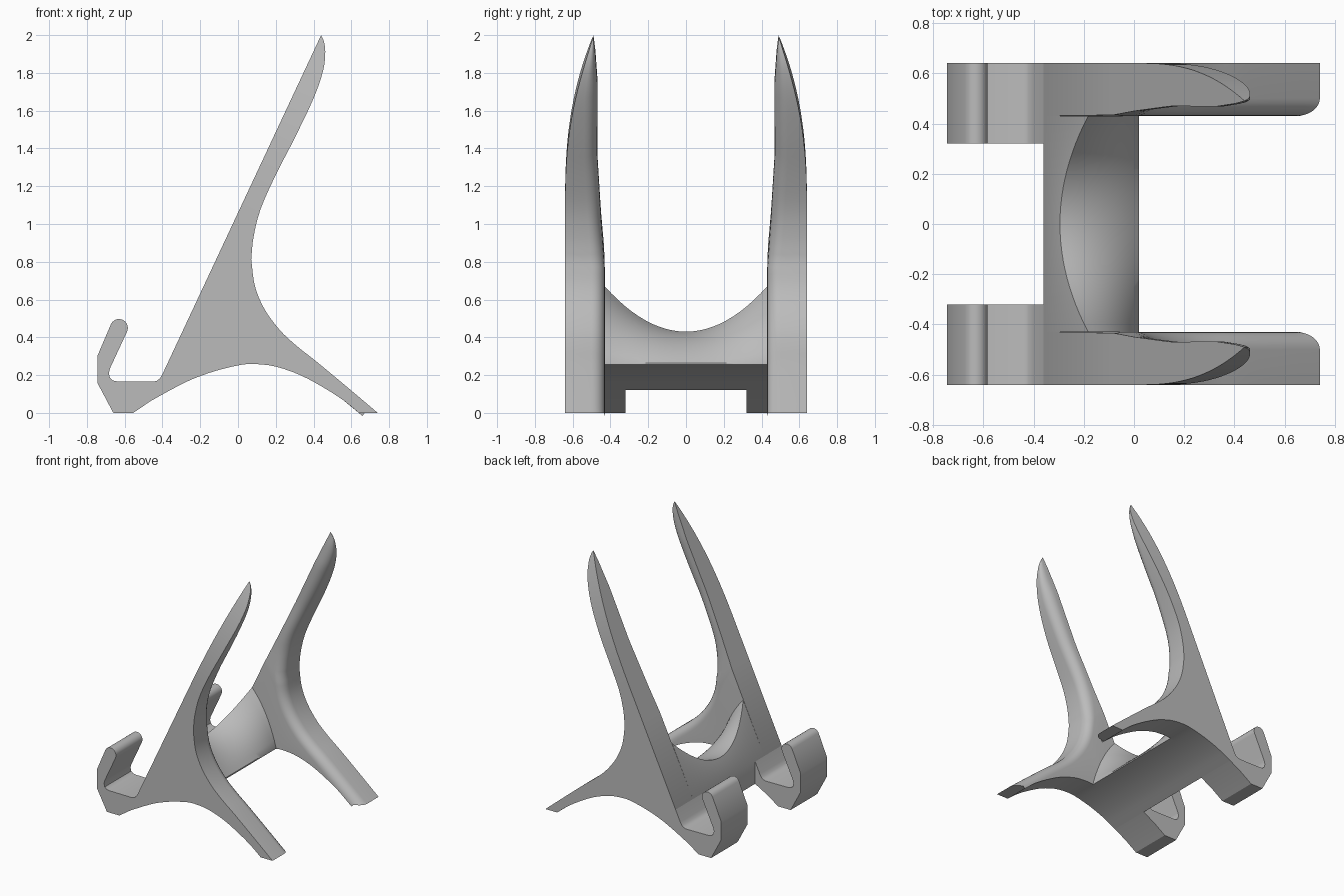
import bpy, bmesh
from math import sin, cos, pi, radians
from mathutils import Vector

if "Cube" in bpy.data.objects:
    bpy.data.objects.remove(bpy.data.objects["Cube"], do_unlink=True)

grey = bpy.data.materials.new("plain_grey")
grey.use_nodes = True
COLOR = (0.5, 0.5, 0.5, 1)
grey.diffuse_color = COLOR
grey.node_tree.nodes["Principled BSDF"].inputs["Base Color"].default_value = COLOR

FOOT = Vector((-0.40, 0.205))          # foot of the sloping back plane
TIP = Vector((0.44, 2.0))
LENGTH = (TIP - FOOT).length
UP = (TIP - FOOT).normalized()


def smooth(points, n):
    """Catmull-Rom curve through 2D points."""
    p = [Vector(q) for q in points]
    p = [2 * p[0] - p[1]] + p + [2 * p[-1] - p[-2]]
    out = []
    for a, b, c, d in zip(p, p[1:], p[2:], p[3:]):
        for k in range(n):
            t = k / n
            out.append(0.5 * (2 * b + (c - a) * t + (2 * a - 5 * b + 4 * c - d) * t * t
                              + (3 * b - a - 3 * c + d) * t ** 3))
    return out + [p[-2]]


def table(s, rows):
    """Piecewise linear lookup."""
    if s <= rows[0][0]:
        return rows[0][1]
    for (a, u), (b, v) in zip(rows, rows[1:]):
        if s <= b:
            return u + (v - u) * (s - a) / (b - a)
    return rows[-1][1]


def loft(name, rings, cap_faces=None):
    """Skin equal rings of 3D points and close both ends."""
    bm = bmesh.new()
    vs = [[bm.verts.new(p) for p in r] for r in rings]
    n = len(rings[0])
    for a, b in zip(vs, vs[1:]):
        for i in range(n):
            j = (i + 1) % n
            bm.faces.new((a[i], a[j], b[j], b[i]))
    for ring in (vs[0], vs[-1]):
        for idx in cap_faces or [range(n)]:
            bm.faces.new([ring[i] for i in idx])
    bmesh.ops.remove_doubles(bm, verts=bm.verts, dist=0.0002)
    bmesh.ops.recalc_face_normals(bm, faces=bm.faces)
    me = bpy.data.meshes.new(name)
    bm.to_mesh(me)
    bm.free()
    me.materials.append(grey)
    ob = bpy.data.objects.new(name, me)
    bpy.context.collection.objects.link(ob)
    bpy.ops.object.select_all(action='DESELECT')
    ob.select_set(True)
    bpy.context.view_layer.objects.active = ob
    bpy.ops.object.shade_smooth_by_angle(angle=radians(32))


def on_back(z):
    return Vector((FOOT.x + (z - FOOT.y) * UP.x / UP.y, z))


# Shared side contours (x, z)
arch = smooth([(.64, 0), (.56, .065), (.46, .13), (.33, .2), (.2, .245), (.1, .258),
               (.02, .255), (-.12, .222), (-.25, .175), (-.36, .12)], 3)
arm_front = smooth([TIP, (.455, 1.965), (.462, 1.91), (.45, 1.81), (.4, 1.665), (.3, 1.455),
                    (.2, 1.26), (.12, 1.08), (.082, .93), (.07, .81)], 4)
leg_front = smooth([(.07, .81), (.09, .67), (.14, .55), (.22, .44), (.31, .355),
                    (.42, .268), (.58, .135), (.74, 0)], 4)[1:]
INNER = [(.7, .43), (.95, .45), (1.3, .47), (1.7, .467), (1.9, .48), (LENGTH, .49)]


def inner_y(s):
    return table(s, INNER)


def outer_y(s):
    return 0.64 - 0.15 * min(1, max(0, (s - 1) / (LENGTH - 1))) ** 2.5


def arm_and_leg(name, side):
    """Tapered arm and leg with a rounded inner front edge."""
    front = arm_front + leg_front
    n_arm = len(arm_front)
    back = [FOOT + UP * (p - FOOT).dot(UP) for p in arm_front[:0:-1]]
    points = [on_back(0.29)] + back + front + arch
    first = 1 + len(back)                       # index of the tip
    pull = [Vector((0, 0))] * len(points)       # inward travel of the rounded edge
    for k, p in enumerate(front):
        a, b = front[max(k - 1, 0)], front[min(k + 1, len(front) - 1)]
        t = (b - a).normalized()
        r = 0.065
        if k < n_arm:
            thick = (p - FOOT - UP * (p - FOOT).dot(UP)).length
            r = min(0.065 + 0.03 * min(1, (n_arm - k) / 12), 0.7 * thick)
        pull[first + k] = Vector((t.y, -t.x)) * r
    pull[first + len(front) - 1] = Vector((-0.095, 0))

    steps = 7
    rings = []
    for j in range(steps + 1):
        ring = []
        ang = min(j / (steps - 1), 1) * pi / 2
        for i, p in enumerate(points):
            high = i < first + n_arm
            s = (p - FOOT).dot(UP) if high else 0
            yi, yo = inner_y(s), outer_y(s)
            y = yi + min(0.07, 0.6 * (yo - yi)) * (1 - cos(ang)) if j < steps else yo
            q = p + pull[i] * (1 - sin(ang))
            ring.append((q.x, side * y, q.y))
        rings.append(ring)
    # arm strip of quads, then the flat lower body
    caps = [(first - 1, first, first + 1)]
    caps += [(first - k, first - k - 1, first + k + 1, first + k) for k in range(1, n_arm - 1)]
    caps.append([0, 1] + list(range(first + n_arm - 1, len(points))))
    loft(name, rings, caps)


def hook(name, side):
    """Upturned lip that holds the resting edge."""
    c = Vector((-0.63, 0.45))
    top = [c + 0.047 * Vector((cos(a), sin(a)))
           for a in [radians(155 - 18 * k) for k in range(11)]]
    outline = [(-.36, .12), (-.46, .064), (-.555, 0), (-.66, 0), (-.745, .16), (-.745, .3)]
    outline += [tuple(p) for p in top]
    outline += [(-.678, .235), (-.684, .21), (-.678, .185), (-.662, .171), (-.64, .167),
                (-.45, .165), (-.43, .17), (-.414, .182), (-.40, .205), tuple(on_back(.29))]
    loft(name, [[(x, side * y, z) for x, z in outline] for y in (.32, .64)])


# Saddle-shaped bar between the two sides
rings = []
end = Vector((0.02, 0.265))
for k in range(25):
    y = -0.43 + 0.86 * k / 24
    ridge = on_back(0.43 + 0.24 * (y / 0.43) ** 2)
    ctrl = (ridge + end) / 2 + Vector((0.03, 0.06))
    top = [ridge * (1 - t) ** 2 + ctrl * 2 * t * (1 - t) + end * t * t
           for t in [m / 10 for m in range(11)]]
    rings.append([(p.x, y, p.y) for p in [on_back(.29)] + top + arch[18:]])
loft("cross_bar", rings)

for label, sign in (("front", -1), ("back", 1)):
    arm_and_leg(label + "_arm_and_leg", sign)
    hook(label + "_hook", sign)
